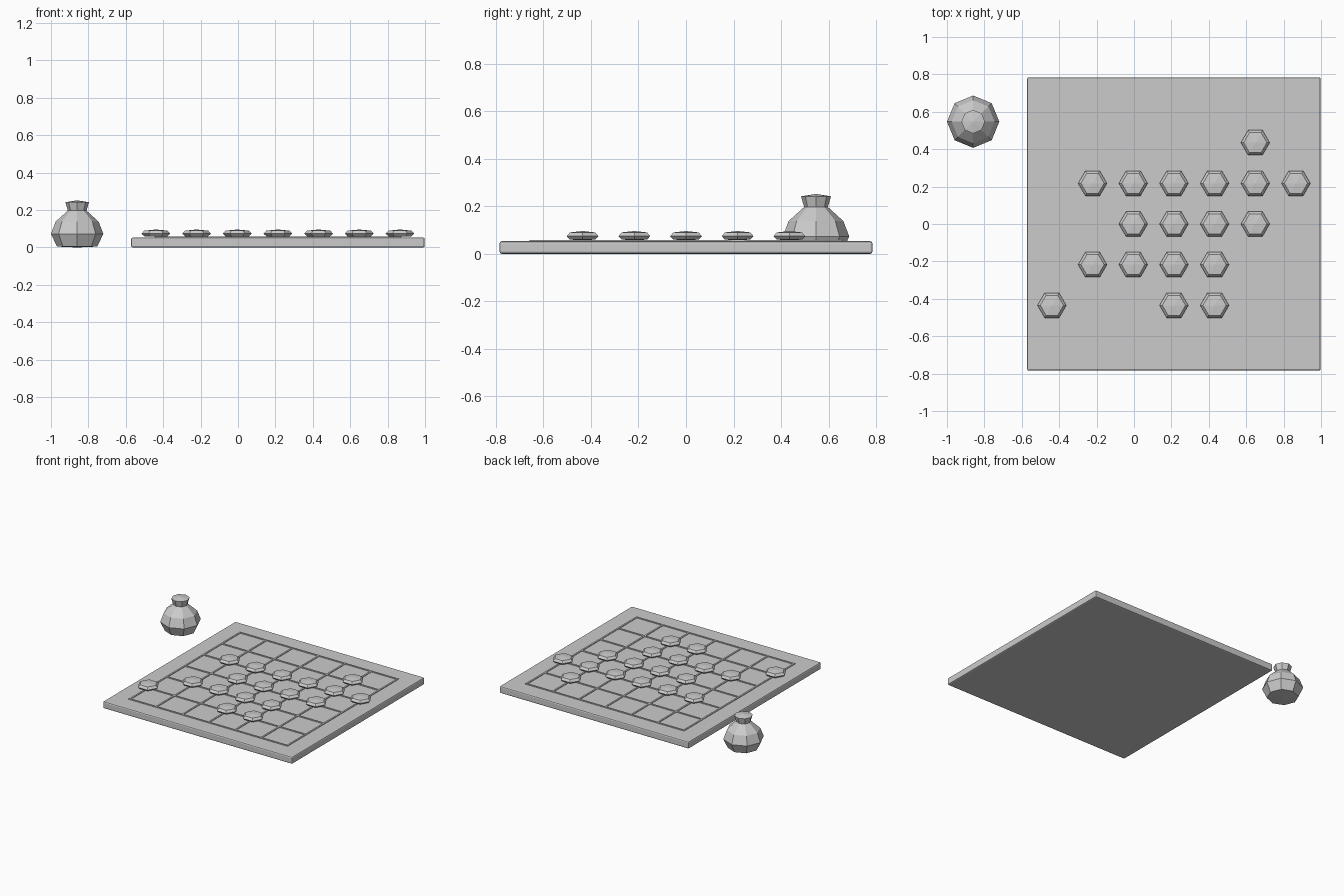
import bpy, bmesh, math

if "Cube" in bpy.data.objects:
    bpy.data.objects.remove(bpy.data.objects["Cube"])

CX = 0.2135      # board centre in x
STEP = 0.2175    # spacing of the grid lines
TOP = 0.053      # board surface height


def add_object(name, bm):
    bmesh.ops.recalc_face_normals(bm, faces=bm.faces)
    mesh = bpy.data.meshes.new(name)
    bm.to_mesh(mesh)
    bm.free()
    obj = bpy.data.objects.new(name, mesh)
    bpy.context.collection.objects.link(obj)
    return obj


def box(name, centre, size):
    bm = bmesh.new()
    bmesh.ops.create_cube(bm, size=1)
    bmesh.ops.scale(bm, vec=size, verts=bm.verts)
    obj = add_object(name, bm)
    obj.location = centre
    return obj


def lathe(name, profile, sides, low, high):
    """Faceted solid of revolution closed by a centre point at each end."""
    bm = bmesh.new()
    rings = []
    for r, z in profile:
        rings.append([bm.verts.new((r * math.cos(k * math.tau / sides),
                                    r * math.sin(k * math.tau / sides), z))
                      for k in range(sides)])
    bottom, top = bm.verts.new((0, 0, low)), bm.verts.new((0, 0, high))
    for k in range(sides):
        n = (k + 1) % sides
        for a, b in zip(rings, rings[1:]):
            bm.faces.new((a[k], a[n], b[n], b[k]))
        bm.faces.new((bottom, rings[0][n], rings[0][k]))
        bm.faces.new((top, rings[-1][k], rings[-1][n]))
    return add_object(name, bm)


# Board slab with softened edges
board = box("board", (CX, 0, TOP / 2), (1.569, 1.569, TOP))
bevel = board.modifiers.new("edge_bevel", "BEVEL")
bevel.width = 0.009
bevel.segments = 2

# Thin raised grid lines in both directions
length = 6 * STEP + 0.012
for i in range(-3, 4):
    w = 0.012
    box(f"grid_line_y_{i + 3}", (CX + i * STEP, 0, TOP), (w, length, 0.01))
    box(f"grid_line_x_{i + 3}", (CX, i * STEP, TOP), (length, w, 0.01))

# Hexagonal playing stones on the line crossings, by row
rows = {2: [2], 1: [-2, -1, 0, 1, 2, 3], 0: [-1, 0, 1, 2],
        -1: [-2, -1, 0, 1], -2: [-3, 0, 1]}
stone_profile = [(0.062, 0.004), (0.077, 0.018), (0.062, 0.034)]
stone = lathe("stone", stone_profile, 6, 0.001, 0.040)
stone_mesh = stone.data
bpy.data.objects.remove(stone)
for j, columns in rows.items():
    for i in columns:
        obj = bpy.data.objects.new(f"stone_{j + 3}_{i + 4}", stone_mesh)
        obj.location = (CX + i * STEP, j * STEP, TOP + 0.003)
        bpy.context.collection.objects.link(obj)

# Tied pouch beside the board: round body, pinched neck, flared mouth
pouch_profile = [(0.108, 0.005), (0.14, 0.073), (0.115, 0.138),
                 (0.05, 0.197), (0.063, 0.242)]
pouch = lathe("pouch", pouch_profile, 8, 0.0, 0.252)
pouch.location = (-0.86, 0.547, 0)
